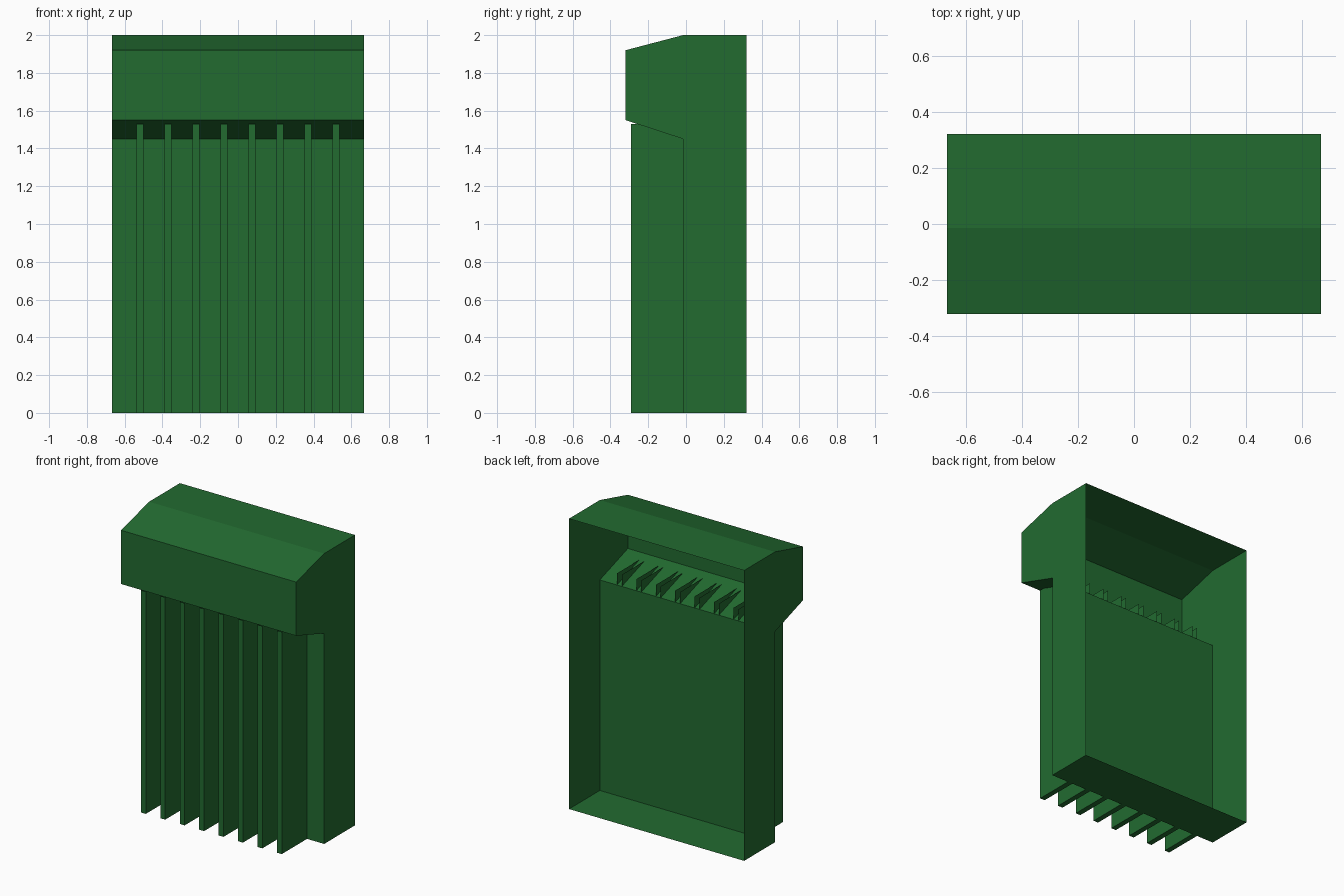
import bpy, bmesh

if "Cube" in bpy.data.objects:
    bpy.data.objects.remove(bpy.data.objects["Cube"])

HALF_W = 0.667
WALL_Y = -0.015      # plane of the recessed front wall

green = bpy.data.materials.new("dark_green")
green.diffuse_color = (0.016, 0.147, 0.03, 1)
green.use_nodes = True
green.node_tree.nodes["Principled BSDF"].inputs["Base Color"].default_value = green.diffuse_color


def make_object(name, bm):
    mesh = bpy.data.meshes.new(name)
    bm.to_mesh(mesh)
    bm.free()
    mesh.materials.append(green)
    obj = bpy.data.objects.new(name, mesh)
    bpy.context.collection.objects.link(obj)
    return obj


# Hollow housing: side profile (y, z) swept across x, left open at the back
profile = [(0.32, 0), (WALL_Y, 0), (WALL_Y, 1.45), (-0.32, 1.55),
           (-0.32, 1.92), (WALL_Y, 2.0), (0.32, 2.0)]
bm = bmesh.new()
left = [bm.verts.new((-HALF_W, y, z)) for y, z in profile]
right = [bm.verts.new((HALF_W, y, z)) for y, z in profile]
for i in range(len(profile) - 1):
    bm.faces.new((left[i], left[i + 1], right[i + 1], right[i]))
bm.faces.new(left[::-1])
bm.faces.new(right)
bm.normal_update()
# make the front wall face -y, and everything else follow it
bmesh.ops.recalc_face_normals(bm, faces=bm.faces[:])
bm.normal_update()
bm.faces.ensure_lookup_table()
if bm.faces[1].normal.y > 0:
    bmesh.ops.reverse_faces(bm, faces=bm.faces[:])
make_object("housing", bm)


# Vertical front fins: boxes without the hidden top and back faces
def fin(x, index):
    bm = bmesh.new()
    bmesh.ops.create_cube(bm, size=1)
    y0, y1, height = -0.29, WALL_Y, 1.53
    for v in bm.verts:
        v.co = (x + v.co.x * 0.037,
                (y0 + y1) / 2 + v.co.y * (y1 - y0),
                (v.co.z + 0.5) * height)
    bm.normal_update()
    hidden = [f for f in bm.faces if f.normal.z > 0.5 or f.normal.y > 0.5]
    bmesh.ops.delete(bm, geom=hidden, context='FACES')
    make_object(f"front_fin_{index + 1}", bm)


for i in range(8):
    fin((i - 3.5) * 0.148, i)
